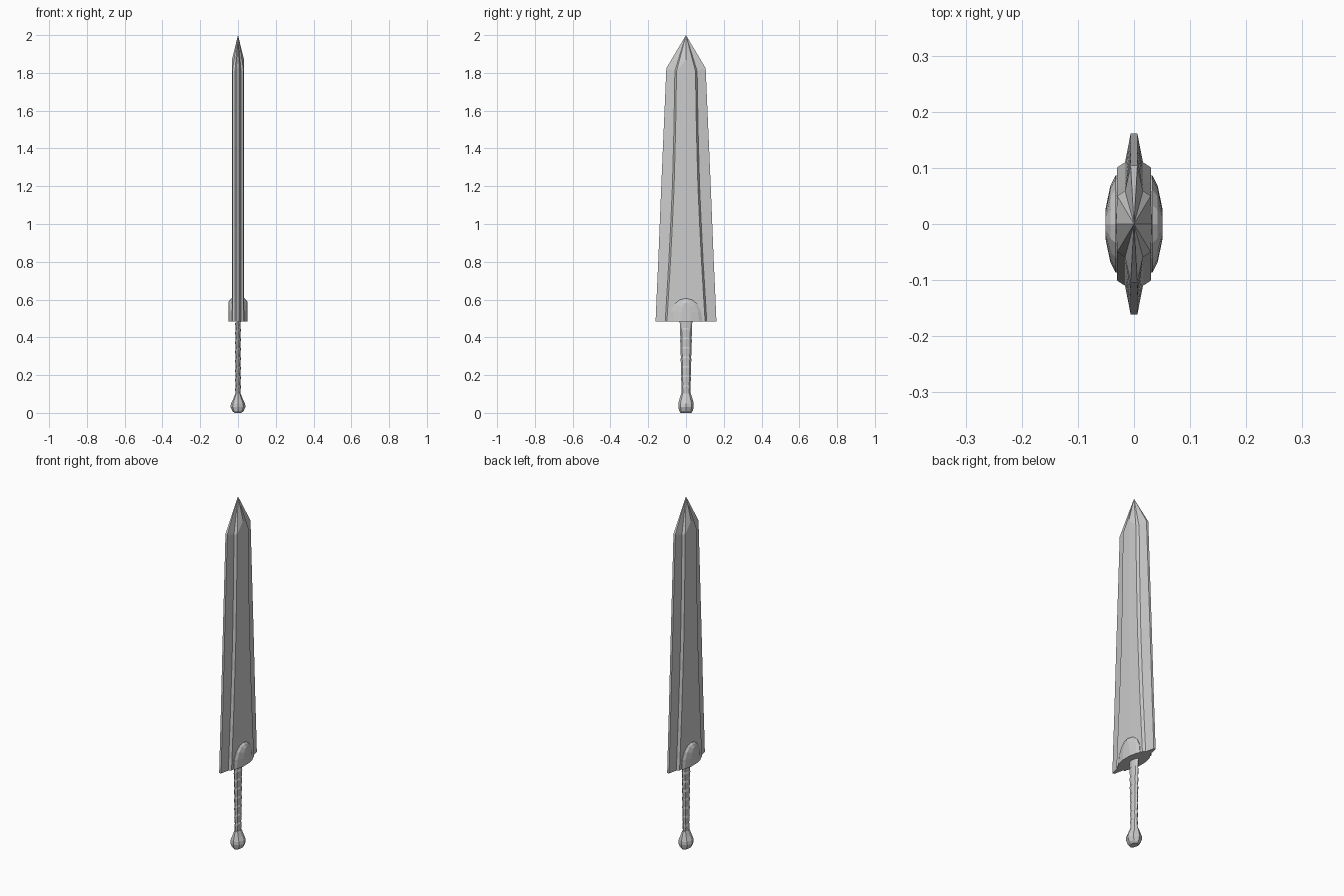
import bpy, bmesh, math

if "Cube" in bpy.data.objects:
    bpy.data.objects.remove(bpy.data.objects["Cube"])


def loft(name, rings, apex=None):
    """Skin a stack of equal-length point rings, capping the ends."""
    bm = bmesh.new()
    vs = [[bm.verts.new(p) for p in r] for r in rings]
    n = len(vs[0])
    for a, b in zip(vs, vs[1:]):
        for i in range(n):
            j = (i + 1) % n
            bm.faces.new((a[i], a[j], b[j], b[i]))
    bm.faces.new(vs[0][::-1])
    if apex:
        tip = bm.verts.new(apex)
        for i in range(n):
            bm.faces.new((vs[-1][i], vs[-1][(i + 1) % n], tip))
    else:
        bm.faces.new(vs[-1])
    bmesh.ops.recalc_face_normals(bm, faces=bm.faces)
    me = bpy.data.meshes.new(name)
    bm.to_mesh(me)
    bm.free()
    ob = bpy.data.objects.new(name, me)
    bpy.context.collection.objects.link(ob)
    return ob


def blade_ring(z, w, g, rise=(0, 0, 0, 0)):
    """Stepped blade section: w = half width, g = half width of raised core."""
    q = [(0.032, 0), (0.03, g - 0.003), (0.016, g + 0.006), (0.006, w)]
    q = [(x, y, z + r) for (x, y), r in zip(q, rise)]
    half = q + [(-x, y, h) for x, y, h in q[::-1]]
    return half + [(x, -y, h) for x, y, h in half[-2:0:-1]]


def oval(z, rx, ry, n=8, tilt=0.0):
    pts = []
    for i in range(n):
        a = 2 * math.pi * i / n
        x = rx * math.cos(a)
        pts.append((x, ry * math.sin(a), z + tilt * x))
    return pts


# Blade with raised core and faceted point
sections = [(0.485, 0.161, 0.104), (0.65, 0.154, 0.094), (0.8, 0.147, 0.085),
            (1.0, 0.139, 0.075), (1.2, 0.131, 0.066), (1.5, 0.118, 0.058)]
rings = [blade_ring(*s) for s in sections]
rings.append(blade_ring(1.81, 0.104, 0.053, (0.06, 0, 0, 0.015)))
loft("blade", rings, apex=(0, 0, 2.0))

# Arched collar plates on both blade faces
for side, label in ((1, "right"), (-1, "left")):
    rings = []
    for x, sy, sz in ((0.02, 1, 1), (0.033, 1, 1), (0.042, 0.8, 0.95), (0.051, 0.3, 0.82)):
        ring = []
        for i in range(9):
            t = math.pi * i / 8
            ring.append((side * x, 0.086 * sy * math.cos(t),
                         0.485 + 0.122 * sz * math.sin(t) ** 0.85 if 0 < i < 8 else 0.485))
        rings.append(ring)
    loft("collar_plate_" + label, rings)

# Grip with slanted wrap bands
rings = []
bands = 8
for i in range(bands):
    z0 = 0.09 + 0.4 * i / bands
    z1 = z0 + 0.4 / bands
    ry = 0.023 + 0.010 * i / bands
    rings.append(oval(z0 + 0.003, 0.012, ry - 0.001, tilt=0.5))
    rings.append(oval(z1 - 0.006, 0.0155, ry + 0.002, tilt=0.5))
loft("grip", rings)

# Pommel
profile = [(0.0, 0.018, 0.028), (0.01, 0.03, 0.036), (0.032, 0.040, 0.041),
           (0.05, 0.037, 0.041), (0.075, 0.025, 0.034), (0.102, 0.014, 0.025)]
loft("pommel", [oval(*p) for p in profile])
